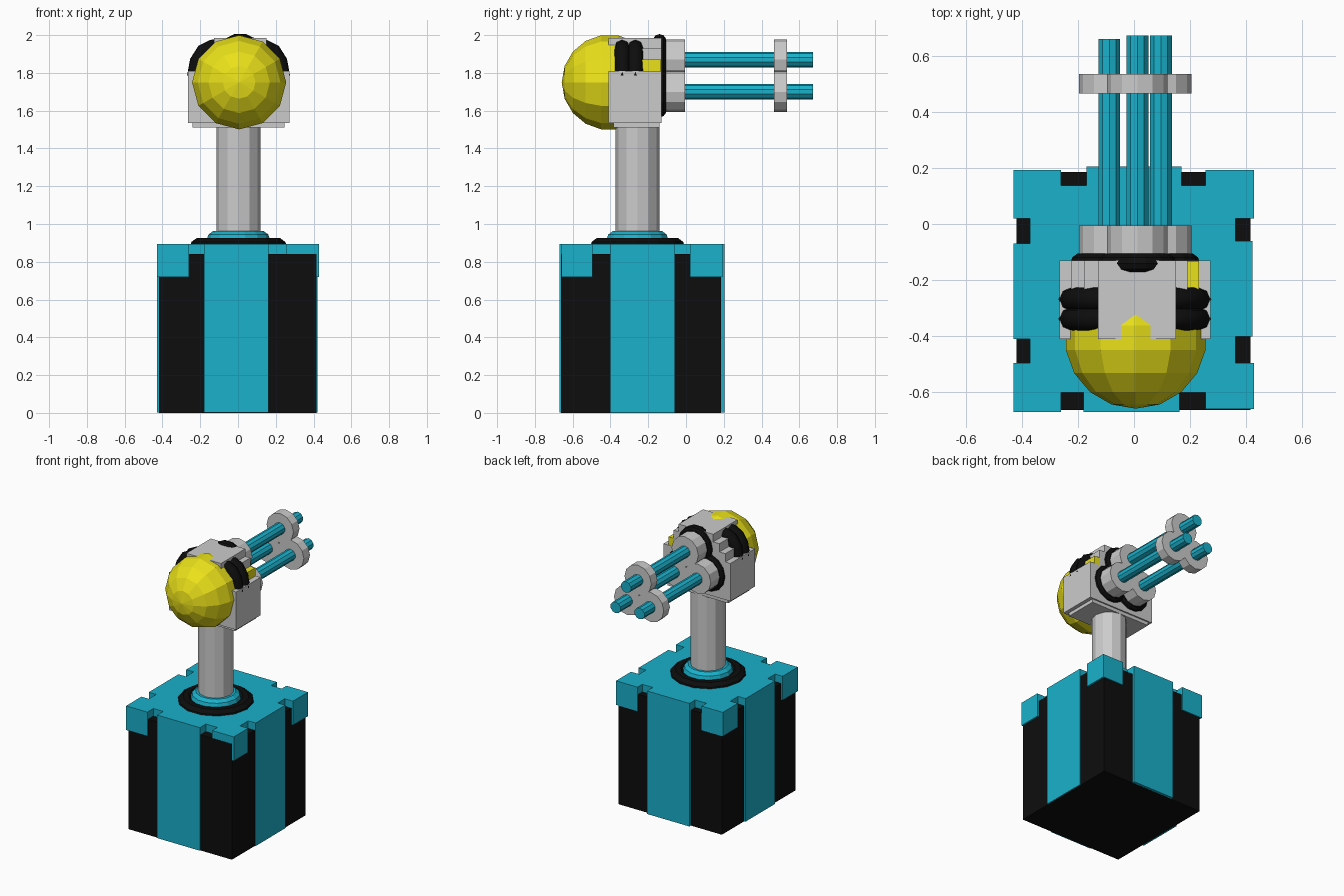
import bpy, math

if "Cube" in bpy.data.objects:
    bpy.data.objects.remove(bpy.data.objects["Cube"])

def mat(name, c):
    m = bpy.data.materials.new(name)
    m.diffuse_color = (*c, 1)
    m.use_nodes = True
    m.node_tree.nodes["Principled BSDF"].inputs["Base Color"].default_value = m.diffuse_color
    return m

CYAN = mat("cyan", (0.01, 0.44, 0.60))
BLACK = mat("black", (0.004, 0.004, 0.004))
YELLOW = mat("yellow", (0.82, 0.75, 0.01))
ALONG_Y = (math.pi / 2, 0, 0)

def finish(name, m):
    o = bpy.context.object
    o.name = name
    if m:
        o.data.materials.append(m)
    return o

def box(name, x, y, z, m=None):
    bpy.ops.mesh.primitive_cube_add(size=1, location=[(a + b) / 2 for a, b in (x, y, z)])
    o = finish(name, m)
    o.scale = [b - a for a, b in (x, y, z)]
    return o

def cyl(name, r, depth, loc, m=None, n=12, rot=(0, 0, 0)):
    bpy.ops.mesh.primitive_cylinder_add(vertices=n, radius=r, depth=depth, location=loc, rotation=rot)
    return finish(name, m)

def torus(name, R, r, loc, m, rot=(0, 0, 0)):
    bpy.ops.mesh.primitive_torus_add(major_radius=R, minor_radius=r, major_segments=14,
                                     minor_segments=10, location=loc, rotation=rot)
    return finish(name, m)

# Base: dark core with notched cyan lid
TOP = 0.895
box("base_core", (-0.418, 0.415), (-0.662, 0.185), (0, 0.84), BLACK)
box("lid", (-0.37, 0.362), (-0.6, 0.137), (0.8, TOP), CYAN)

# Full-height strips on each face
box("front_strip", (-0.18, 0.162), (-0.67, -0.58), (0.001, TOP), CYAN)
box("back_strip", (-0.17, 0.17), (0.12, 0.204), (0.001, TOP), CYAN)
box("left_strip", (-0.43, -0.35), (-0.41, -0.07), (0.001, TOP), CYAN)
box("right_strip", (0.34, 0.422), (-0.40, -0.06), (0.001, TOP), CYAN)

# Corner caps (the front right one sits slightly behind the dark face)
for side, xs in (("left", (-0.43, -0.26)), ("right", (0.255, 0.428))):
    front_y = -0.67 if side == "left" else -0.66
    box(f"front_{side}_corner", xs, (front_y, -0.495), (0.72, TOP), CYAN)
    box(f"back_{side}_corner", xs, (0.02, 0.192), (0.72, TOP), CYAN)

# Pole with collars
PY = -0.257
torus("pole_lower_ring", 0.20, 0.06, (0.002, PY, 0.87), BLACK)
torus("pole_upper_ring", 0.118, 0.05, (0.002, PY, 0.915), CYAN)
cyl("pole", 0.117, 0.66, (0.002, PY, 1.2))

# Head blocks
box("head_lower", (-0.266, 0.272), (-0.41, -0.13), (1.535, 1.81))
box("head_upper", (-0.128, 0.15), (-0.41, -0.13), (1.7, 1.985))
box("head_bottom_plate", (-0.24, 0.245), (-0.385, -0.14), (1.51, 1.6))
box("left_low_step", (-0.225, 0), (-0.24, -0.13), (1.75, 1.87))
box("left_high_step", (-0.178, 0), (-0.24, -0.13), (1.75, 1.93))
box("right_low_step", (0.1, 0.232), (-0.24, -0.132), (1.75, 1.87), YELLOW)
box("right_high_step", (0, 0.19), (-0.24, -0.13), (1.75, 1.93))

# Yellow dome at the front
bpy.ops.mesh.primitive_uv_sphere_add(segments=12, ring_count=9, radius=0.253,
                                     location=(0.006, -0.405, 1.75), rotation=ALONG_Y)
finish("dome", YELLOW)

# Paired black hoses on the head shoulders
PATH = [(0.232, 1.78), (0.218, 1.86), (0.185, 1.913), (0.14, 1.935), (0.09, 1.94)]
for side, s in (("left", -1), ("right", 1)):
    for i, y in enumerate((-0.338, -0.268)):
        cu = bpy.data.curves.new("hose", "CURVE")
        cu.dimensions = "3D"
        cu.bevel_depth = 0.041
        cu.bevel_resolution = 2
        sp = cu.splines.new("POLY")
        sp.points.add(len(PATH) - 1)
        for p, (x, z) in zip(sp.points, PATH):
            p.co = (s * x + 0.003, y, z, 1)
        cu.materials.append(BLACK)
        ob = bpy.data.objects.new(f"{side}_hose_{i + 1}", cu)
        bpy.context.collection.objects.link(ob)

# Three barrels with seals, lobed mount and lobed end clamp
for i, (x, z, end) in enumerate(((0.012, 1.87, 0.672), (-0.088, 1.70, 0.66), (0.096, 1.70, 0.672))):
    torus(f"barrel_seal_{i + 1}", 0.103, 0.036, (x, -0.14, z), BLACK, ALONG_Y)
    cyl(f"barrel_mount_{i + 1}", 0.108, 0.13, (x, -0.07, z), rot=ALONG_Y)
    cyl(f"barrel_clamp_{i + 1}", 0.108, 0.07, (x, 0.5, z), rot=ALONG_Y)
    cyl(f"barrel_{i + 1}", 0.041, end + 0.05, (x, (end - 0.05) / 2, z), CYAN, 10, ALONG_Y)
